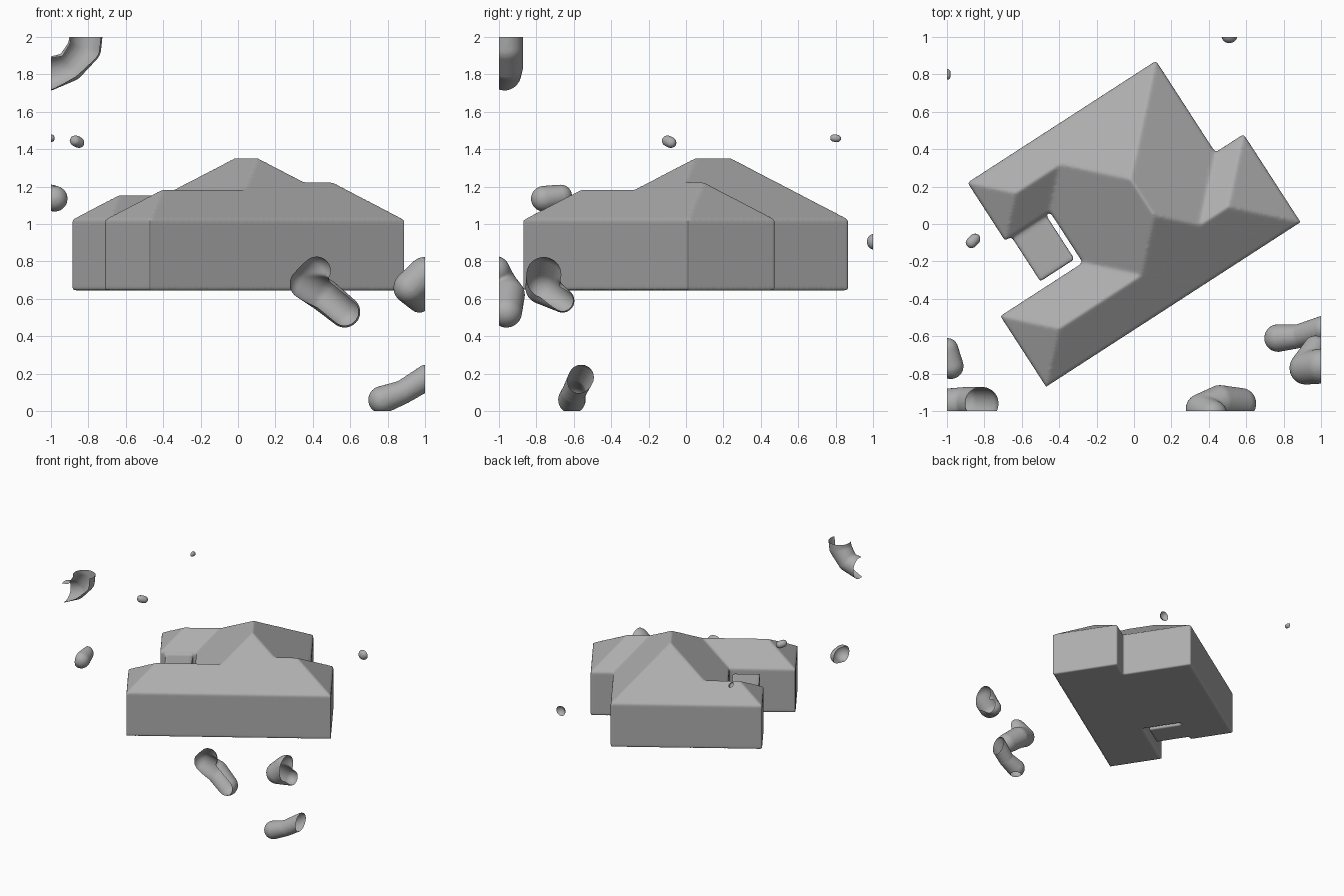
import bpy, bmesh, math
from mathutils import Matrix, Vector

cube = bpy.data.objects.get("Cube")
if cube:
    bpy.data.objects.remove(cube, do_unlink=True)

# Single plain grey
grey = bpy.data.materials.new("plain grey")
grey.use_nodes = True
colour = (0.42, 0.42, 0.42, 1)
grey.diffuse_color = colour
grey.node_tree.nodes["Principled BSDF"].inputs["Base Color"].default_value = colour

BASE, EAVE, PITCH = 0.645, 1.024, 0.72
PLACE = Matrix.Translation((-0.47, -0.87, 0)) @ Matrix.Rotation(math.radians(32.9), 4, "Z")


def hull(bm, points):
    """Closed convex solid around a few points."""
    verts = [bm.verts.new(p) for p in points]
    bmesh.ops.convex_hull(bm, input=verts)


def box_points(u0, u1, v0, v1, top):
    return [(u, v, z) for u in (u0, u1) for v in (v0, v1) for z in (BASE, top)]


def hipped(bm, u0, u1, v0, v1):
    """Walls with a hipped roof of constant pitch."""
    h = min(u1 - u0, v1 - v0) / 2
    z = EAVE + h * PITCH
    ridge = [(u0 + h, v0 + h, z), (u1 - h, v1 - h, z)]
    hull(bm, box_points(u0, u1, v0, v1, EAVE) + ridge)


def fuse(name, bm, voxel, rounds):
    """Merge overlapping solids into one softened skin."""
    bmesh.ops.recalc_face_normals(bm, faces=bm.faces)
    mesh = bpy.data.meshes.new(name)
    bm.to_mesh(mesh)
    bm.free()
    obj = bpy.data.objects.new(name, mesh)
    bpy.context.collection.objects.link(obj)
    remesh = obj.modifiers.new("Fuse", "REMESH")
    remesh.mode = "VOXEL"
    remesh.voxel_size = voxel
    soften = obj.modifiers.new("Soften", "SMOOTH")
    soften.factor = 0.5
    soften.iterations = rounds
    bpy.context.view_layer.update()
    graph = bpy.context.evaluated_depsgraph_get()
    result = bpy.data.meshes.new_from_object(obj.evaluated_get(graph))
    obj.modifiers.clear()
    obj.data = result
    result.materials.clear()
    result.materials.append(grey)
    for p in result.polygons:
        p.use_smooth = True
        p.material_index = 0
    return obj


# House: main block, three wings and the flat-topped porch beside a narrow slot
bm = bmesh.new()
hipped(bm, 0.525, 1.44, 0, 1.144)
hipped(bm, 0, 0.98, 0, 0.45)
hipped(bm, 0.7, 1.62, 0, 0.56)
hipped(bm, 0.24, 0.98, 0.775, 1.144)
hull(bm, box_points(0.28, 0.498, 0.49, 0.82, 1.005))
bm.transform(PLACE)
fuse("house", bm, 0.01, 6)


def fragment(name, *chain):
    """Lumpy floating piece: spheres (x, y, z, r) along a path, cut open at the bounds."""
    bm = bmesh.new()
    path = list(zip(chain, chain[1:])) or [(chain[0], chain[0])]
    for a, b in path:
        steps = 5 if a != b else 1
        for i in range(steps + 1):
            x, y, z, r = Vector(a).lerp(Vector(b), i / steps)
            if a == b and i:
                break
            bmesh.ops.create_icosphere(bm, subdivisions=3, radius=r,
                                       matrix=Matrix.Translation((x, y, z)))
    obj = fuse(name, bm, 0.009, 5)
    bm = bmesh.new()
    bm.from_mesh(obj.data)
    centre = Vector((0, 0, 1))
    for axis in range(3):
        for side in (-1, 1):
            n = Vector((0, 0, 0))
            n[axis] = side
            bmesh.ops.bisect_plane(bm, geom=bm.verts[:] + bm.edges[:] + bm.faces[:],
                                   plane_co=centre + n, plane_no=n, clear_outer=True)
    bm.to_mesh(obj.data)
    bm.free()


# Floating fragments
fragment("upper_corner_fragment", (-1.02, -0.97, 1.8, 0.09), (-0.9, -0.95, 1.84, 0.08),
         (-0.82, -0.96, 1.94, 0.09), (-0.81, -0.96, 2.03, 0.09))
fragment("upper_pebble", (-0.87, -0.1, 1.445, 0.031), (-0.85, -0.08, 1.435, 0.031))
fragment("side_fragment", (-0.98, -0.76, 1.135, 0.07), (-1, -0.67, 1.15, 0.062))
fragment("side_pebble", (-1, 0.79, 1.46, 0.022), (-1, 0.81, 1.457, 0.022))
fragment("front_fragment", (0.42, -1.02, 0.75, 0.08), (0.36, -0.99, 0.68, 0.085),
         (0.46, -0.95, 0.62, 0.09), (0.57, -0.96, 0.53, 0.085))
fragment("right_fragment", (1, -0.76, 0.73, 0.095), (0.92, -0.77, 0.66, 0.09),
         (0.97, -0.66, 0.59, 0.065))
fragment("lower_corner_fragment", (0.77, -0.61, 0.06, 0.075), (0.88, -0.6, 0.1, 0.065),
         (1.01, -0.56, 0.18, 0.07))
fragment("back_pebble", (0.51, 1.01, 0.905, 0.045))
